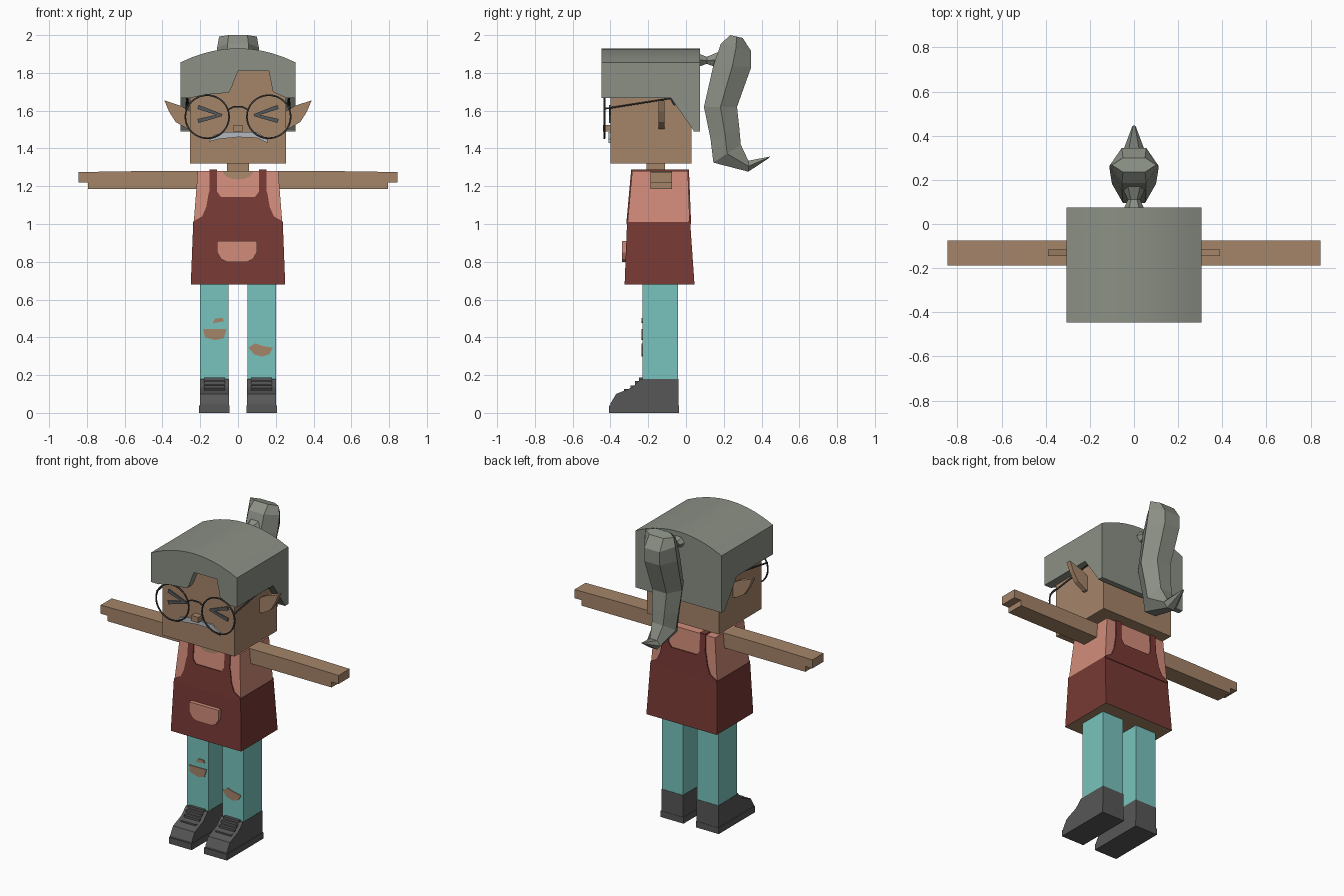
import bpy, bmesh, math
from mathutils import Vector

if "Cube" in bpy.data.objects:
    bpy.data.objects.remove(bpy.data.objects["Cube"], do_unlink=True)


def material(name, hex_code):
    # Hex display colour to linear flat material
    srgb = [int(hex_code[i:i + 2], 16) / 255 for i in (0, 2, 4)]
    lin = [((c + 0.055) / 1.055) ** 2.4 if c > 0.04 else c / 12.92 for c in srgb] + [1]
    m = bpy.data.materials.new(name)
    m.use_nodes = True
    m.diffuse_color = lin
    m.node_tree.nodes["Principled BSDF"].inputs["Base Color"].default_value = lin
    return m


skin = material("skin", "A58569")
hair_grey = material("hair grey", "8B9085")
maroon = material("maroon cloth", "783A34")
salmon = material("salmon cloth", "D28C7A")
teal = material("teal cloth", "78C4BD")
charcoal = material("charcoal leather", "575757")
wire_dark = material("dark wire", "3E3E40")
eye_grey = material("eye grey", "565A5C")
pale = material("pale grey", "B4B7BD")


def finish(name, bm, *mats):
    bmesh.ops.recalc_face_normals(bm, faces=bm.faces)
    me = bpy.data.meshes.new(name)
    bm.to_mesh(me)
    bm.free()
    for m in mats:
        me.materials.append(m)
    ob = bpy.data.objects.new(name, me)
    bpy.context.collection.objects.link(ob)
    return ob


def loft(name, rings, *mats):
    # Closed rings of points joined by quads and capped
    bm = bmesh.new()
    rows = [[bm.verts.new(p) for p in ring] for ring in rings]
    n = len(rows[0])
    for low, high in zip(rows, rows[1:]):
        for i in range(n):
            j = (i + 1) % n
            bm.faces.new((low[i], low[j], high[j], high[i]))
    bm.faces.new(rows[0])
    bm.faces.new(rows[-1])
    return finish(name, bm, *mats)


def prism(name, pts, axis, a, b, mat, slope=0, z0=0):
    # Outline extruded along x or y; slope leans it in y with height
    def at(p, d):
        if axis == "x":
            return (d, p[0], p[1])
        return (p[0], d + slope * (p[1] - z0), p[1])
    return loft(name, [[at(p, a) for p in pts], [at(p, b) for p in pts]], mat)


def box(name, x, y, z, mat):
    return prism(name, [(x[0], z[0]), (x[1], z[0]), (x[1], z[1]), (x[0], z[1])], "y", y[0], y[1], mat)


def wire(name, pts, radius, mat, cyclic=False):
    cu = bpy.data.curves.new(name, "CURVE")
    cu.dimensions = "3D"
    cu.bevel_depth = radius
    cu.bevel_resolution = 1
    sp = cu.splines.new("POLY")
    sp.points.add(len(pts) - 1)
    for p, co in zip(sp.points, pts):
        p.co = (*co, 1)
    sp.use_cyclic_u = cyclic
    cu.materials.append(mat)
    ob = bpy.data.objects.new(name, cu)
    bpy.context.collection.objects.link(ob)


def cut(ob, cutter):
    mod = ob.modifiers.new("cut", "BOOLEAN")
    mod.operation = "DIFFERENCE"
    mod.solver = "EXACT"
    mod.object = cutter
    bpy.context.view_layer.objects.active = ob
    bpy.ops.object.modifier_apply(modifier=mod.name)
    bpy.data.objects.remove(cutter, do_unlink=True)


def rect(hx, y0, y1, z):
    return [(-hx, y0, z), (hx, y0, z), (hx, y1, z), (-hx, y1, z)]


def flip(pts, s):
    return [(s * x, z) for x, z in pts]


# Torso: skirt with a skin underside, and shirt
skirt = loft("skirt", [rect(0.25, -0.325, 0.045, 0.68), rect(0.237, -0.312, 0.022, 1.01)], maroon, skin)
for f in skirt.data.polygons:
    f.material_index = int(f.normal.z < -0.9)
loft("shirt", [rect(0.235, -0.31, 0.02, 1.0), rect(0.213, -0.285, 0.01, 1.28)], salmon)

# Bib with straps, front and back
half = [(0.235, 1.0), (0.235, 1.015), (0.19, 1.04), (0.168, 1.09), (0.156, 1.16), (0.15, 1.18),
        (0.15, 1.285), (0.11, 1.285), (0.11, 1.17), (0.09, 1.143)]
bib = half + flip(half[::-1], -1)
prism("front_bib", bib, "y", -0.291, -0.28, maroon, 0.09, 1.28)
prism("back_bib", bib, "y", 0.0, 0.016, maroon, -0.04, 1.28)
for s in (-1, 1):
    box("shoulder_strap", (s * 0.11, s * 0.15), (-0.29, 0.015), (1.27, 1.288), maroon)

# Pocket and neckline
pocket = [(-0.11, 0.91), (-0.11, 0.85), (-0.09, 0.815), (-0.06, 0.8),
          (0.05, 0.8), (0.08, 0.815), (0.1, 0.85), (0.1, 0.91)]
prism("pocket", pocket, "y", -0.34, -0.3, salmon)
arc = [math.pi * i / 8 for i in range(9)]
prism("neckline", [(0.08 * math.cos(a), 1.281 - 0.045 * math.sin(a)) for a in arc],
      "y", -0.29, -0.28, skin, 0.09, 1.28)
box("neck", (-0.057, 0.057), (-0.21, -0.11), (1.24, 1.34), skin)

# Limbs and shoes
shoe = [(-0.405, 0), (-0.04, 0), (-0.04, 0.18), (-0.24, 0.18), (-0.285, 0.135), (-0.37, 0.1), (-0.4, 0.05)]
arm = [(0.2, 1.185), (0.795, 1.185), (0.795, 1.22), (0.845, 1.22), (0.845, 1.275), (0.52, 1.28), (0.2, 1.28)]
ear = [(0.24, 1.5), (0.27, 1.505), (0.33, 1.54), (0.365, 1.595), (0.39, 1.655), (0.3, 1.625), (0.24, 1.59)]
for s in (-1, 1):
    side = "left" if s > 0 else "right"
    prism(side + "_arm", flip(arm, s), "y", -0.187, -0.075, skin)
    box(side + "_leg", (s * 0.05, s * 0.2), (-0.23, -0.042), (0.1, 0.7), teal)
    prism(side + "_shoe", shoe, "x", s * 0.048, s * 0.202, charcoal)
    box(side + "_sole", (s * 0.044, s * 0.206), (-0.407, -0.038), (0, 0.04), charcoal)
    for y, z in ((-0.32, 0.118), (-0.285, 0.138), (-0.262, 0.16), (-0.24, 0.18)):
        box(side + "_lace", (s * 0.07, s * 0.18), (y - 0.008, y + 0.02), (z - 0.012, z + 0.008), charcoal)
    prism(side + "_ear", flip(ear, s), "y", -0.145, -0.115, skin)

# Ripped knees
rips = {
    "right_knee_rip": [(-0.185, 0.445), (-0.175, 0.4), (-0.12, 0.385), (-0.075, 0.395), (-0.06, 0.445)],
    "right_small_rip": [(-0.135, 0.475), (-0.075, 0.485), (-0.08, 0.502), (-0.12, 0.5)],
    "left_knee_rip": [(0.055, 0.345), (0.085, 0.31), (0.125, 0.298), (0.165, 0.31),
                      (0.185, 0.345), (0.13, 0.355), (0.09, 0.368)],
}
for name, pts in rips.items():
    prism(name, pts, "y", -0.235, -0.228, skin)

# Head and face
box("head", (-0.255, 0.255), (-0.4, 0.03), (1.32, 1.845), skin)
box("nose", (-0.025, 0.025), (-0.44, -0.39), (1.49, 1.525), skin)
moustache = [(-0.155, 1.435), (-0.13, 1.47), (-0.07, 1.487), (0.1, 1.487), (0.155, 1.45),
             (0.155, 1.43), (0.1, 1.456), (0, 1.46), (-0.1, 1.45)]
prism("moustache", moustache, "y", -0.409, -0.395, pale)

# Squeezed eyes and round glasses
turn = [math.tau * i / 32 for i in range(32)]
for s in (-1, 1):
    side = "left" if s > 0 else "right"
    for end_z, tip_z in ((1.62, 1.575), (1.545, 1.578)):
        a, b = Vector((s * 0.212, end_z)), Vector((s * 0.085, tip_z))
        n = (b - a).orthogonal().normalized() * 0.011
        prism(side + "_eye_bar", [a + n, b + n * 0.6, b - n * 0.6, a - n], "y", -0.408, -0.395, eye_grey)
    rim = [(s * 0.163 + 0.116 * math.cos(t), -0.432, 1.568 + 0.114 * math.sin(t)) for t in turn]
    wire(side + "_glasses_rim", rim, 0.005, wire_dark, True)
    wire(side + "_glasses_temple", [(s * 0.275, -0.432, 1.61), (s * 0.27, -0.08, 1.665),
                                    (s * 0.262, -0.06, 1.63)], 0.005, wire_dark)
wire("glasses_bridge", [(-0.054, -0.432, 1.605), (-0.025, -0.432, 1.62), (0.025, -0.432, 1.62),
                        (0.054, -0.432, 1.605)], 0.005, wire_dark)

# Hair cap: arched block, trimmed under the sides and at the fringe
xs = [0.305 * i / 5 for i in range(5, -6, -1)]
cap = [(-0.305, 1.49), (0.305, 1.49)] + [(x, 1.93 - 0.8 * x * x) for x in xs]
hair = prism("hair_cap", cap, "y", -0.447, 0.075, hair_grey)
under = [(-0.6, 1.3), (0.04, 1.3), (0.04, 1.495), (-0.08, 1.667), (-0.6, 1.667)]
cut(hair, prism("under_cutter", under, "x", -0.5, 0.5, hair_grey))
fringe = [(-0.25, 1.6), (-0.25, 1.668), (-0.17, 1.685), (-0.05, 1.695), (-0.035, 1.72), (0, 1.81),
          (0.163, 1.81), (0.185, 1.7), (0.255, 1.668), (0.255, 1.6)]
cut(hair, prism("fringe_cutter", fringe, "y", -0.6, -0.39, hair_grey))
bpy.ops.object.select_all(action="DESELECT")
hair.select_set(True)
bpy.context.view_layer.objects.active = hair
bpy.ops.object.shade_smooth_by_angle(angle=math.radians(20))


# Ponytail: six-sided sections, each from a front point to a back point
def section(f, b, w):
    mid = ((f[0] + b[0]) / 2, (f[1] + b[1]) / 2)
    ring = [(-0.5, f), (0.5, f), (1, mid), (0.5, b), (-0.5, b), (-1, mid)]
    return [(w * k, *p) for k, p in ring]


tail = [((0.235, 2.0), (0.3, 1.985), 0.1), ((0.185, 1.955), (0.345, 1.915), 0.11),
        ((0.145, 1.84), (0.345, 1.83), 0.11), ((0.095, 1.62), (0.27, 1.62), 0.1),
        ((0.13, 1.45), (0.283, 1.5), 0.09), ((0.145, 1.325), (0.29, 1.42), 0.08),
        ((0.33, 1.277), (0.33, 1.335), 0.05), ((0.44, 1.35), (0.445, 1.357), 0.008)]
loft("ponytail", [section(*t) for t in tail], hair_grey)
tie = [((0.06, 1.83), (0.06, 1.905), 0.05), ((0.11, 1.848), (0.11, 1.885), 0.028),
       ((0.17, 1.825), (0.17, 1.91), 0.055)]
loft("hair_tie", [section(*t) for t in tie], hair_grey)
